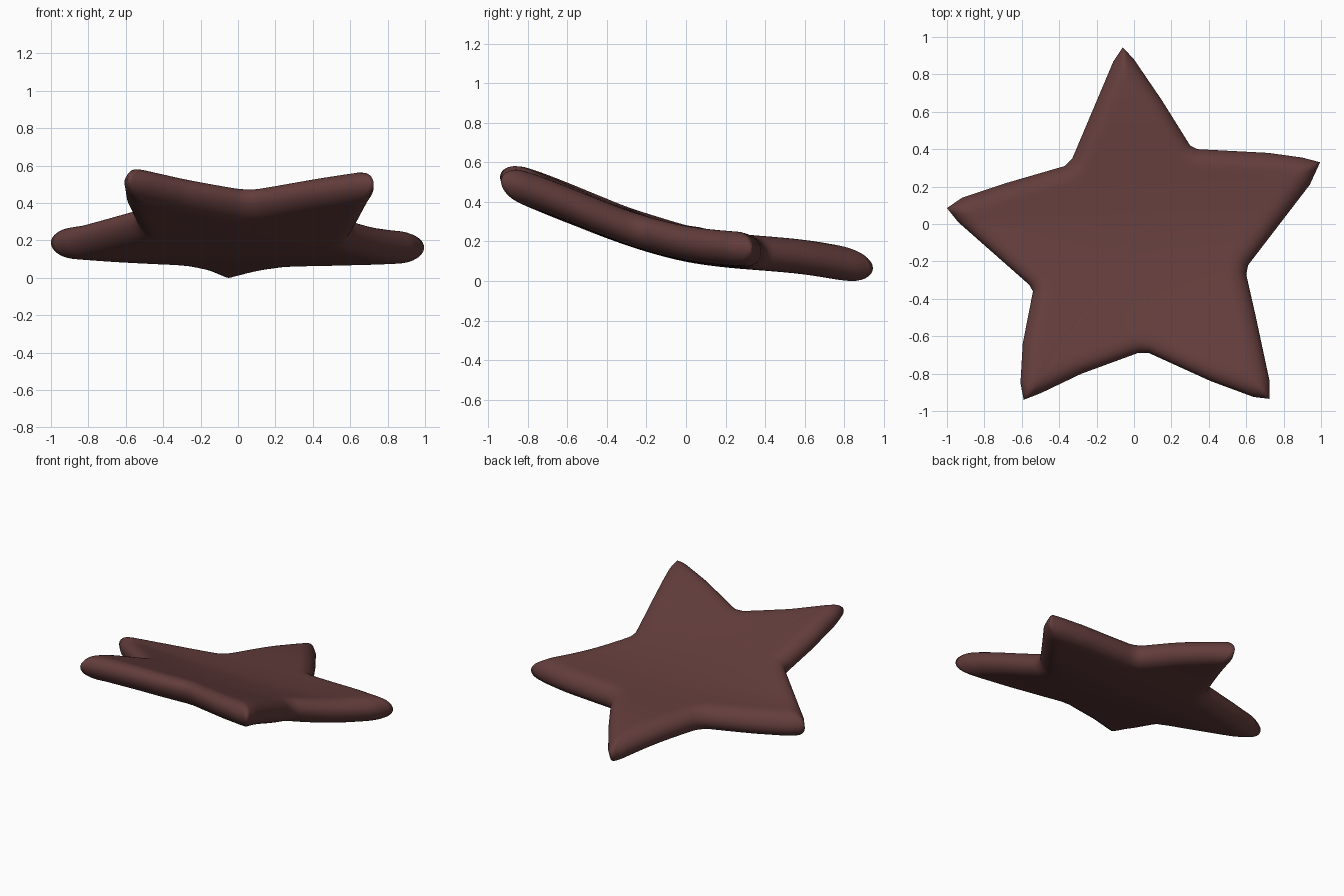
import bpy, bmesh, math
from mathutils import Vector

if "Cube" in bpy.data.objects:
    bpy.data.objects.remove(bpy.data.objects["Cube"])

# Star outline seen from above
OUTLINE = [(-.06, .945), (0, .88), (.15, .66), (.30, .42), (.34, .40), (.72, .38), (.90, .355),
           (.995, .33), (.94, .21), (.61, -.22), (.60, -.27), (.65, -.49), (.725, -.84), (.725, -.935),
           (.64, -.925), (.41, -.84), (.08, -.69), (.02, -.69), (-.28, -.80), (-.50, -.905),
           (-.59, -.94), (-.607, -.85), (-.595, -.64), (-.54, -.36), (-.56, -.325), (-.94, .01),
           (-1, .085), (-.92, .14), (-.68, .22), (-.37, .31), (-.33, .35), (-.11, .87)]
# Bend of the middle surface from front to back (y, z)
BEND = [(-.95, .487), (-.8, .45), (-.6, .375), (-.4, .295), (-.2, .225), (0, .172),
        (.2, .145), (.4, .130), (.6, .113), (.8, .078), (.95, .05)]
CENTRE = Vector((.03, -.05))
HALF, RIM = .087, .10          # half thickness and rim rounding width
RINGS, STEP = 24, .035

pts = [Vector(p) for p in OUTLINE]
segs = list(zip(pts, pts[1:] + pts[:1]))


def bend_line(y):
    y = max(BEND[0][0], min(BEND[-1][0], y))
    for (a, za), (b, zb) in zip(BEND, BEND[1:]):
        if y <= b:
            return za + (zb - za) * (y - a) / (b - a)
    return BEND[-1][1]


def middle(x, y):
    # smoothed bend, with slight cupping and tilt toward the front
    z = sum(bend_line(y + o) for o in (-.08, -.04, 0, .04, .08)) / 5
    w = max(0, min(1, -y / .4))
    return z + (.018 + .045 * w) * x * x - .025 * w * x


def edge_distance(p):
    best = 9
    for a, b in segs:
        d = b - a
        t = max(0, min(1, (p - a).dot(d) / d.length_squared))
        best = min(best, (p - a - d * t).length)
    return best


# Resampled border
border = []
for a, b in segs:
    n = max(1, math.ceil((b - a).length / STEP))
    border += [a.lerp(b, i / n) for i in range(n)]

bm = bmesh.new()
N = len(border)
rim = [bm.verts.new((p.x, p.y, middle(p.x, p.y))) for p in border]
for side in (1, -1):
    prev = rim
    for k in range(1, RINGS):
        s = 1 - (k / RINGS) ** 2
        ring = []
        for p in border:
            q = CENTRE.lerp(p, s)
            u = 1 - min(1, edge_distance(q) / RIM)
            ring.append(bm.verts.new((q.x, q.y, middle(q.x, q.y) + side * HALF * math.sqrt(1 - u * u))))
        for i in range(N):
            j = (i + 1) % N
            bm.faces.new((prev[i], prev[j], ring[j], ring[i]))
        prev = ring
    tip = bm.verts.new((CENTRE.x, CENTRE.y, middle(*CENTRE) + side * HALF))
    for i in range(N):
        bm.faces.new((prev[i], prev[(i + 1) % N], tip))

# Soften slightly, then rest on the ground
inner = [v for v in bm.verts if v not in set(rim)]
bmesh.ops.smooth_vert(bm, verts=inner, factor=.5, use_axis_z=True)
low = min(v.co.z for v in bm.verts)
for v in bm.verts:
    v.co.z -= low
bmesh.ops.recalc_face_normals(bm, faces=bm.faces)
for f in bm.faces:
    f.smooth = True

mesh = bpy.data.meshes.new("star_body")
bm.to_mesh(mesh)
bm.free()
mat = bpy.data.materials.new("dark reddish brown")
mat.diffuse_color = (.122, .046, .044, 1)
mat.use_nodes = True
mat.node_tree.nodes["Principled BSDF"].inputs["Base Color"].default_value = mat.diffuse_color
mesh.materials.append(mat)
bpy.context.collection.objects.link(bpy.data.objects.new("star_body", mesh))
